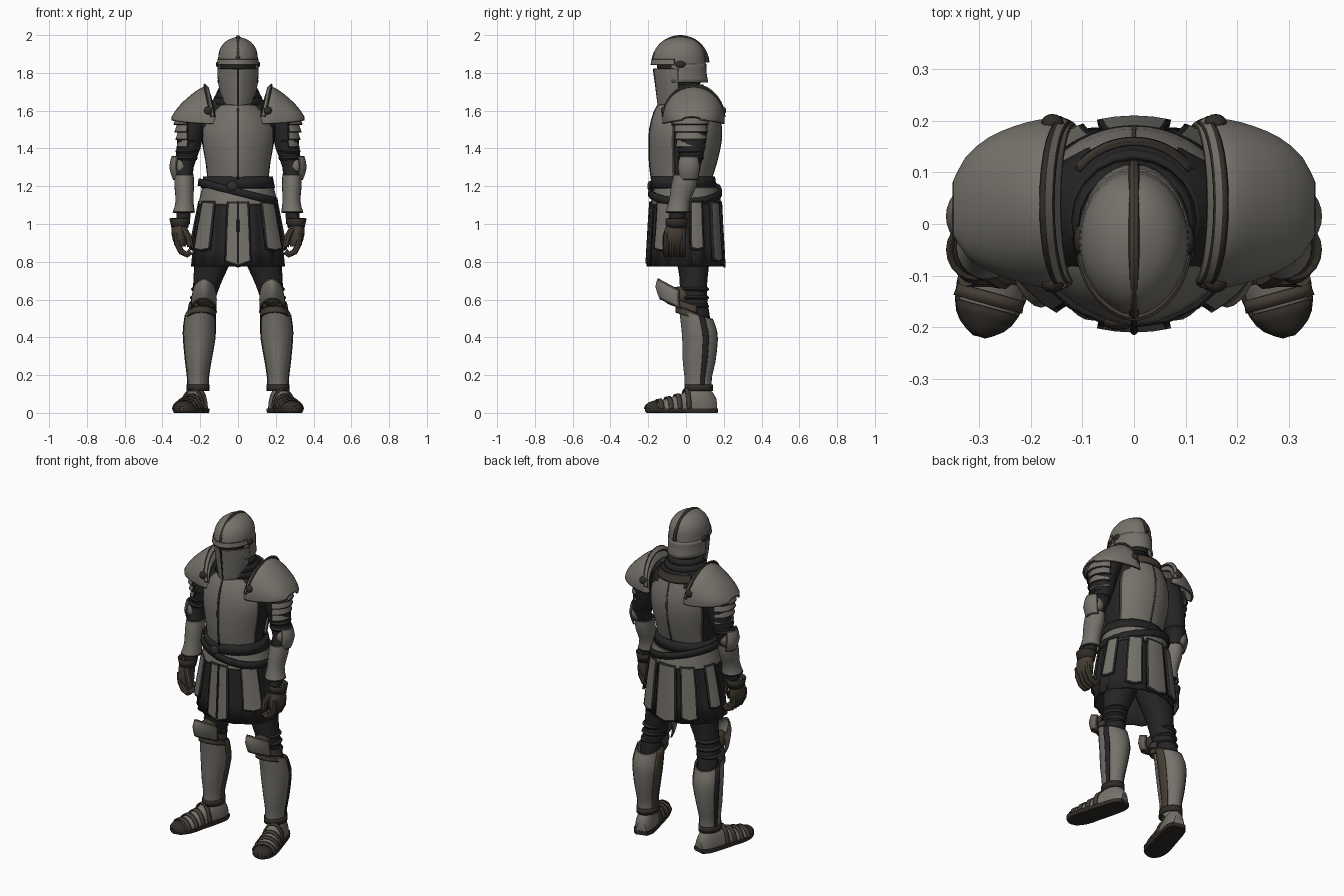
import bpy, bmesh, math
from mathutils import Matrix, Vector

if "Cube" in bpy.data.objects:
    bpy.data.objects.remove(bpy.data.objects["Cube"])


def material(name, rgb, rough=0.6):
    m = bpy.data.materials.new(name)
    m.use_nodes = True
    m.diffuse_color = (*rgb, 1)
    bsdf = next(n for n in m.node_tree.nodes if n.type == 'BSDF_PRINCIPLED')
    bsdf.inputs["Base Color"].default_value = (*rgb, 1)
    bsdf.inputs["Roughness"].default_value = rough
    return m


STEEL = material("worn_steel", (0.18, 0.168, 0.148))
CLOTH = material("dark_cloth", (0.018, 0.018, 0.019))
BROWN = material("rusty_brown", (0.06, 0.047, 0.035))
LEATHER = material("dark_leather", (0.03, 0.025, 0.02))
parts = []


def finish(name, bm, mats, thick=0, mirror=False):
    bmesh.ops.recalc_face_normals(bm, faces=bm.faces[:])
    me = bpy.data.meshes.new(name)
    bm.to_mesh(me)
    bm.free()
    for m in mats:
        me.materials.append(m)
    ob = bpy.data.objects.new(name, me)
    bpy.context.collection.objects.link(ob)
    if thick:
        mod = ob.modifiers.new("thickness", 'SOLIDIFY')
        mod.thickness, mod.offset = thick, 0
    if mirror:
        ob.modifiers.new("mirror", 'MIRROR')
    parts.append(ob)


def smooth_rings(rings, steps=2):
    """Fill in rings between the given ones along a smooth curve."""
    rs = [list(r) + [0] * (7 - len(r)) for r in rings]
    if len(rs) < 3:
        return rs
    out = []
    for i in range(len(rs) - 1):
        quad = [rs[max(i - 1, 0)], rs[i], rs[i + 1], rs[min(i + 2, len(rs) - 1)]]
        for k in range(steps):
            t = k / steps
            out.append([b + t / 2 * (c - a + t * (2*a - 5*b + 4*c - d + t * (3*(b - c) + d - a)))
                        for a, b, c, d in zip(*quad)])
    return out + [rs[-1]]


def shell(name, rings, mat, arc=None, trim=None, width=0.009, thick=0.008, mirror=False,
          M=None, keel=0, ripple=0, tip=0, floor=None, ceil=None, seg=20):
    """Skin rings (cx, cy, z, rx, ry, slope_y, slope_x). Angle 0 is the front, 90 is +x.
    Without an arc the rings are closed; thick=0 caps the ends; trim colours the border."""
    bm = bmesh.new()
    a0, a1 = arc or (0, 360)
    n = seg + 1 if arc else seg
    rows = []
    rs = smooth_rings(rings)
    for j, (cx, cy, z, rx, ry, sy, sx) in enumerate(rs):
        row = []
        for i in range(n):
            u = i / seg
            a = math.radians(a0 + (a1 - a0) * u)
            k = 1 + ripple * math.cos(16 * a)
            x = rx * k * math.sin(a)
            y = -ry * k * math.cos(a) - keel * max(0, math.cos(a)) ** 12
            drop = tip * (1 - abs(2 * u - 1)) if j == len(rs) - 1 else 0
            p = Vector((cx + x, cy + y, z + sy * y + sx * x - drop))
            p = M @ p if M else p
            if floor is not None:
                p.z = max(p.z, floor)
            if ceil is not None:
                p.z = min(p.z, ceil)
            row.append(bm.verts.new(p))
        rows.append(row)
    for lo, hi in zip(rows, rows[1:]):
        for i in range(seg):
            k = (i + 1) % n
            bm.faces.new((lo[i], lo[k], hi[k], hi[i]))
    if not thick:
        bm.faces.new(rows[0])
        bm.faces.new(rows[-1])
    if trim:
        bm.normal_update()
        rim = bmesh.ops.inset_region(bm, faces=bm.faces[:], thickness=width,
                                     use_boundary=True, use_even_offset=True)
        for f in rim["faces"]:
            f.material_index = 1
    finish(name, bm, [mat, trim] if trim else [mat], thick, mirror)


def ball(name, loc, size, mat, mirror=False):
    bm = bmesh.new()
    bmesh.ops.create_uvsphere(bm, u_segments=16, v_segments=8, radius=1,
                              matrix=Matrix.Translation(loc) @ Matrix.Diagonal((*size, 1)))
    finish(name, bm, [mat], 0, mirror)


def tube(name, pts, r, mat, mirror=False):
    cu = bpy.data.curves.new(name, 'CURVE')
    cu.dimensions, cu.bevel_depth, cu.bevel_resolution = '3D', r, 2
    cu.use_fill_caps = True
    sp = cu.splines.new('POLY')
    sp.points.add(len(pts) - 1)
    for p, c in zip(sp.points, pts):
        p.co = (*c, 1)
    tmp = bpy.data.objects.new(name + "_path", cu)
    bm = bmesh.new()
    me = bpy.data.meshes.new_from_object(tmp)
    bm.from_mesh(me)
    bpy.data.objects.remove(tmp)
    bpy.data.meshes.remove(me)
    finish(name, bm, [mat], 0, mirror)


# Helmet
shell("head_lining", [(0, -.03, 1.6, .08, .08), (0, -.03, 1.7, .085, .1), (0, -.035, 1.87, .098, .125)], CLOTH, thick=0)
shell("helmet_skull", [(0, -.035, 1.845, .106, .14), (0, -.034, 1.88, .105, .135), (0, -.032, 1.92, .098, .126),
                       (0, -.03, 1.96, .073, .096), (0, -.03, 1.982, .036, .055), (0, -.03, 1.992, .005, .008)],
      STEEL, thick=0, seg=28, keel=.006)
shell("helmet_back", [(0, -.035, 1.848, .104, .139), (0, -.035, 1.8, .102, .14), (0, -.03, 1.75, .104, .144)],
      STEEL, (72, 288))
shell("helmet_brow", [(0, -.035, 1.872, .105, .139), (0, -.035, 1.842, .109, .144)], STEEL, (-80, 80), BROWN, .005,
      keel=.005)
shell("helmet_visor", [(0, -.035, 1.824, .106, .12), (0, -.035, 1.75, .102, .111), (0, -.03, 1.665, .084, .1, .5)],
      STEEL, (-88, 88), BROWN, .007, keel=.013, seg=24)
tube("visor_ridge", [(0, -.169, 1.82), (0, -.159, 1.75), (0, -.143, 1.625)], .007, CLOTH)
comb = [(0, -.03 + .144 * math.sin(t), 1.845 + .144 * math.cos(t))
        for t in [math.radians(-85 + 9 * i) for i in range(20)]]
tube("helmet_comb", comb, .011, BROWN)
ball("visor_hinge", (.104, -.03, 1.845), (.013, .028, .018), LEATHER, True)

# Neck and torso
shell("padded_body", [(0, 0, 1.1, .18, .15), (0, -.02, 1.25, .163, .14), (0, -.005, 1.4, .185, .165),
                      (0, 0, 1.5, .2, .165), (0, .025, 1.6, .185, .14), (0, .02, 1.67, .12, .11),
                      (0, 0, 1.7, .085, .085)], CLOTH, thick=0, seg=24)
for i in range(3):
    shell("neck_guard", [(0, .015 - .01 * i, 1.63 + .035 * i, .135 - .015 * i, .13 - .012 * i),
                         (0, .015 - .01 * i, 1.675 + .03 * i, .118 - .015 * i, .115 - .012 * i)],
          CLOTH, thick=.012)
shell("back_collar", [(0, .03, 1.62, .14, .135), (0, .03, 1.67, .13, .125)], BROWN, (125, 235), LEATHER)
front = [(0, .01, 1.635, .095, .14), (0, .01, 1.59, .145, .165), (0, 0, 1.5, .195, .178),
         (0, 0, 1.4, .192, .181), (0, 0, 1.31, .175, .178), (0, 0, 1.235, .17, .168)]
back = [(0, .03, 1.63, .14, .125), (0, .02, 1.55, .18, .16), (0, .01, 1.45, .195, .175),
        (0, 0, 1.33, .178, .16), (0, -.01, 1.235, .17, .14)]
shell("breastplate", front, STEEL, (-70, 70), BROWN, .013, keel=.01)
shell("backplate", back, STEEL, (115, 245), BROWN, .015, seg=16)
shell("breast_seam", [(x, y - .014, z, a, b) for x, y, z, a, b in front], CLOTH, (-1.8, 1.8), thick=.008, seg=2)
shell("back_seam", [(x, y + .003, z, a, b) for x, y, z, a, b in back], BROWN, (178.6, 181.4), thick=.006, seg=2)

# Belts, fauld, skirt and tassets
shell("waist_belt", [(0, -.015, 1.25, .175, .16), (0, -.015, 1.19, .187, .168)], CLOTH, thick=.018)
shell("hanging_belt", [(0, -.005, 1.19, .203, .188, 0, -.25), (0, -.005, 1.15, .208, .19, 0, -.25)], CLOTH, thick=.012)
ball("belt_buckle", (-.03, -.19, 1.2), (.03, .015, .028), LEATHER)
shell("fauld", [(0, 0, 1.195, .186, .166), (0, 0, 1.1, .208, .185)], STEEL, trim=BROWN, seg=28)
shell("skirt", [(0, 0, 1.14, .19, .165), (0, 0, 1.0, .215, .178), (0, 0, .775, .238, .19)],
      CLOTH, ripple=.025, seg=96, thick=.01)
for ang, half, bottom, tip in ((0, 16, .8, .025), (50, 15, .865, .01), (107, 11, .87, .01),
                               (146, 12, .81, .015), (180, 16, .79, .02)):
    shell("tasset", [(0, 0, 1.12, .206, .185), (0, 0, 1.0, .23, .191), (0, 0, bottom, .256, .204)],
          STEEL, (ang - half, ang + half), CLOTH, .011, tip=tip, seg=4, thick=.012, mirror=0 < ang < 180)
tube("tasset_seam", [(0, -.188, 1.12), (0, -.196, 1), (0, -.208, .79)], .007, CLOTH)

# Pauldrons: arcs swept outward along x, cut back around the neck
SIDE = Matrix(((0, 0, 1, 0), (1, 0, 0, 0), (0, -1, 0, 0), (0, 0, 0, 1)))
dome = [(.04, .118, .148, .125, -.22), (.04, .135, .16, .17, -.2), (.04, .18, .158, .162, -.13),
        (.04, .23, .145, .135, -.07), (.038, .28, .125, .1, 0), (.035, .322, .092, .055, 0), (.03, .347, .048, .015, 0)]
shell("pauldron", [(y, -1.55, *ring) for y, *ring in dome], STEEL, (-97, 97), BROWN, .006,
      mirror=True, M=SIDE, seg=16, thick=.01)
shell("pauldron_flange", [(.04, -1.55, .12, .154, .168, -.22), (.04, -1.55, .142, .166, .19, -.2)], STEEL, (-85, 85),
      LEATHER, .007, mirror=True, M=SIDE, seg=14, thick=.01)
for y in (-.115, .195):
    ball("pauldron_bolt", (.158, y, 1.6), (.022, .018, .022), LEATHER, True)

# Arms
shell("sleeve", [(.2, .04, 1.62, .07, .08), (.245, .035, 1.5, .07, .078), (.262, .03, 1.4, .063, .07),
                 (.285, .02, 1.3, .05, .055), (.285, -.02, 1.18, .042, .045), (.29, -.05, 1.0, .035, .04)],
      CLOTH, thick=0, mirror=True)
for z in (1.44, 1.385, 1.35):
    ball("sleeve_fold", (.262 + (1.42 - z) * .2, .025, z), (.063, .07, .026), CLOTH, True)
for i in range(4):
    z, r = 1.575 - .04 * i, .078 - .005 * i
    shell("arm_lame", [(.25, .025, z, r - .006, r + .006), (.252, .025, z - .05, r + .008, r + .016)],
          STEEL, (12, 170), LEATHER, .006, mirror=True, seg=14)
ball("elbow_cop", (.303, .02, 1.305), (.048, .058, .058), STEEL, True)
shell("elbow_wing", [(.295, .015, 1.36, .052, .05), (.3, .015, 1.3, .06, .062), (.29, .015, 1.235, .05, .05)],
      STEEL, (25, 155), BROWN, mirror=True, seg=10)
shell("vambrace", [(.285, .0, 1.265, .046, .06), (.285, -.012, 1.2, .048, .063), (.283, -.035, 1.12, .043, .052),
                   (.287, -.045, 1.06, .055, .06)], STEEL, trim=LEATHER, mirror=True)
shell("gauntlet_cuff", [(.308, -.05, 1.03, .052, .056), (.308, -.05, .98, .04, .052)], LEATHER, mirror=True)
shell("hand", [(.303, -.05, 1.02, .038, .045), (.312, -.055, .97, .041, .058), (.308, -.06, .91, .036, .056),
               (.297, -.06, .88, .022, .045)], BROWN, thick=0, mirror=True)
for i in range(4):
    y = -.105 + .029 * i
    tube("finger", [(.325, y, .95), (.322, y, .895), (.3, y, .853), (.27, y, .838), (.25, y, .855)], .0165, BROWN, True)
tube("thumb", [(.29, -.09, .98), (.262, -.108, .93), (.252, -.108, .88)], .018, BROWN, True)

# Legs
shell("trousers", [(.1, .02, .95, .11, .11), (.13, .035, .82, .1, .09), (.155, .04, .72, .08, .075),
                   (.178, .04, .62, .064, .07), (.195, .06, .5, .06, .068), (.205, .075, .4, .055, .06)],
      CLOTH, thick=0, mirror=True)
for i in range(3):
    ball("knee_fold", (.178 + .006 * i, .045, .655 - .045 * i), (.071, .078, .022), CLOTH, True)
ball("knee_padding", (.18, -.025, .615), (.056, .1, .055), BROWN, True)
shell("knee_cop", [(.178, -.025, .645, .056, .112, -.55), (.18, -.025, .595, .064, .125, -.55),
                   (.183, -.02, .545, .06, .108, -.5)], STEEL, (-85, 85), BROWN, .011, keel=.008, mirror=True, seg=16)
for i in range(2):
    z = .575 - .035 * i
    shell("knee_lame", [(.188 + .005 * i, .035, z, .069, .085, -.35), (.19 + .005 * i, .035, z - .04, .074, .088, -.35)],
          BROWN, (-105, 105), LEATHER, .008, mirror=True)
greave = [(.2, .055, .525, .074, .083, -.35), (.205, .07, .45, .079, .086), (.206, .077, .39, .078, .088),
          (.211, .072, .27, .062, .08), (.212, .067, .19, .051, .066), (.212, .067, .135, .051, .066)]
shell("greave", greave, STEEL, trim=BROWN, mirror=True, seg=24, keel=.005)
for name, arc, mat in (("greave_strap", (98, 118), CLOTH), ("greave_hinge", (-118, -82), BROWN)):
    shell(name, [(x, y, z, rx + .005, ry + .005, *s) for x, y, z, rx, ry, *s in greave], mat, arc,
          mirror=True, seg=3, thick=.007)
shell("ankle_band", [(.212, .067, .15, .055, .07), (.212, .067, .115, .056, .072)], LEATHER, mirror=True, thick=.01)

# Feet: rings run from heel to toe, toes turned outward
d = Vector((.265, -.964, 0)).normalized()
FOOT = Matrix(((-d.y, 0, d.x, .197), (d.x, 0, d.y, .157), (0, -1, 0, .02), (0, 0, 0, 1)))
foot = [(0, 0, 0, .03, .06), (0, 0, .04, .05, .115), (0, 0, .11, .055, .122), (0, 0, .18, .058, .085),
        (0, 0, .26, .064, .058), (0, 0, .33, .056, .04), (0, 0, .365, .037, .028), (0, 0, .382, .01, .015)]
shell("sabaton", foot, STEEL, thick=0, M=FOOT, floor=.02, mirror=True, seg=28)
shell("sole", [(x, y, z * 1.01 - .002, rx + .008, ry) for x, y, z, rx, ry in foot], LEATHER, thick=0,
      M=FOOT, floor=0, ceil=.024, mirror=True, seg=28)
for t, rx, ry in ((.15, .061, .108), (.2, .064, .08), (.25, .068, .066), (.3, .065, .053)):
    shell("sabaton_band", [(0, 0, t, rx - .002, ry), (0, 0, t + .024, rx, ry - .004)], BROWN, (-90, 90),
          M=FOOT, mirror=True, floor=.015)
shell("toe_cap", [(0, 0, .33, .058, .043), (0, 0, .366, .04, .032), (0, 0, .386, .01, .014)], LEATHER, (-90, 90),
      M=FOOT, mirror=True, floor=.015)

# Smooth shading that keeps hard edges
bpy.ops.object.select_all(action='DESELECT')
for ob in parts:
    ob.select_set(True)
bpy.context.view_layer.objects.active = parts[0]
bpy.ops.object.shade_smooth_by_angle(angle=math.radians(40))
